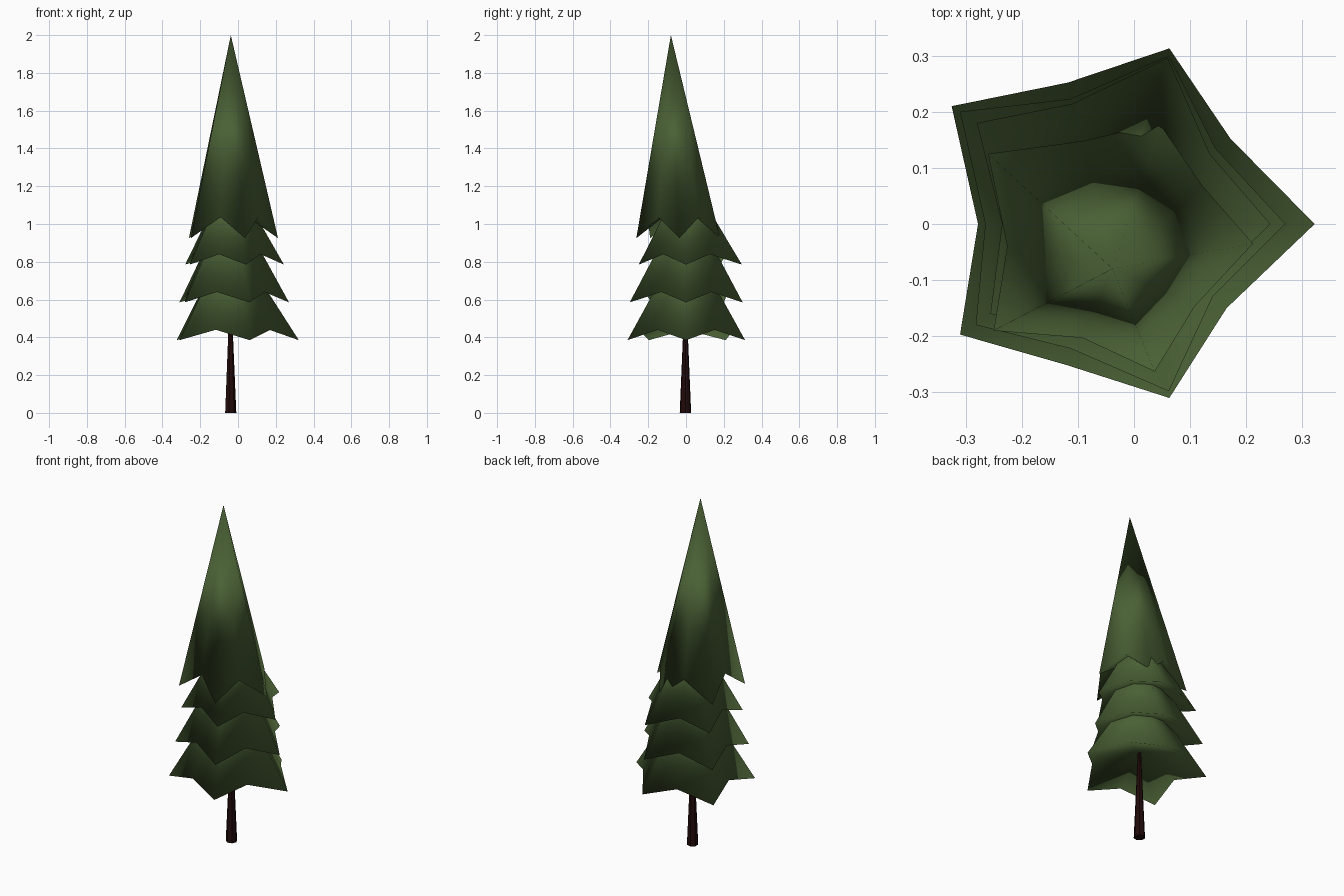
import bpy, bmesh, math

if "Cube" in bpy.data.objects:
    bpy.data.objects.remove(bpy.data.objects["Cube"])


def material(name, rgb):
    m = bpy.data.materials.new(name)
    m.diffuse_color = (*rgb, 1)
    m.use_nodes = True
    m.node_tree.nodes["Principled BSDF"].inputs["Base Color"].default_value = m.diffuse_color
    return m


GREEN = material("needle green", (0.067, 0.116, 0.035))
BROWN = material("bark brown", (0.016, 0.003, 0.003))


def add_object(name, bm, mat):
    bmesh.ops.recalc_face_normals(bm, faces=bm.faces)
    me = bpy.data.meshes.new(name)
    bm.to_mesh(me)
    bm.free()
    me.materials.append(mat)
    ob = bpy.data.objects.new(name, me)
    bpy.context.collection.objects.link(ob)
    return ob


def branch_tier(name, tips, valleys, tip_z, valley_z, apex, hollow):
    """Five-pointed cone: drooping tips, raised valleys and a hollowed underside."""
    bm = bmesh.new()
    top = bm.verts.new(apex)
    under = bm.verts.new(hollow)
    rim = []
    for tip, valley in zip(tips, valleys):
        rim.append(bm.verts.new((*tip, tip_z)))
        rim.append(bm.verts.new((*valley, valley_z)))
    for i, v in enumerate(rim):
        w = rim[(i + 1) % len(rim)]
        bm.faces.new((v, w, top))
        bm.faces.new((w, v, under))
    for f in bm.faces:
        f.smooth = True
    return add_object(name, bm, GREEN)


# Tapered trunk, ending just inside the lowest branches
bm = bmesh.new()
rings = []
for z, r in ((0, 0.031), (0.42, 0.013), (0.55, 0.008)):
    rings.append([bm.verts.new((-0.04 + r * math.cos(k * math.tau / 7),
                                -0.003 + r * math.sin(k * math.tau / 7), z))
                  for k in range(7)])
for a, b in zip(rings, rings[1:]):
    for k in range(7):
        j = (k + 1) % 7
        bm.faces.new((a[k], a[j], b[j], b[k]))
bm.faces.new(rings[0][::-1])
bm.faces.new(rings[-1])
add_object("trunk", bm, BROWN)

# Branch tiers, points run counter-clockwise from the right-hand tip
branch_tier("bottom_branches",
            [(0.322, 0), (0.063, 0.313), (-0.325, 0.21), (-0.31, -0.197), (0.063, -0.31)],
            [(0.172, 0.152), (-0.118, 0.252), (-0.278, 0), (-0.118, -0.252), (0.165, -0.15)],
            0.385, 0.44, (-0.04, 0, 0.95), (-0.04, 0, 0.52))
branch_tier("lower_middle_branches",
            [(0.27, 0), (0.062, 0.3), (-0.31, 0.2), (-0.282, -0.18), (0.062, -0.298)],
            [(0.145, 0.135), (-0.113, 0.223), (-0.265, 0), (-0.113, -0.222), (0.14, -0.13)],
            0.585, 0.64, (-0.04, 0, 1.15), (-0.04, 0, 0.72))
branch_tier("upper_middle_branches",
            [(0.243, 0), (0.06, 0.296), (-0.28, 0.18), (-0.256, -0.16), (0.042, -0.25)],
            [(0.135, 0.125), (-0.11, 0.214), (-0.235, 0), (-0.1, -0.195), (0.12, -0.12)],
            0.785, 0.84, (-0.04, 0, 1.28), (-0.04, 0, 0.92))

# Tall leaning crown
branch_tier("crown",
            [(0.212, -0.035), (0.045, 0.18), (-0.26, 0.125), (-0.25, -0.19), (0.037, -0.263)],
            [(0.122, 0.068), (-0.09, 0.148), (-0.226, -0.04), (-0.092, -0.203), (0.108, -0.147)],
            0.925, 1.036, (-0.038, -0.08, 2.0), (-0.04, -0.04, 1.10))
